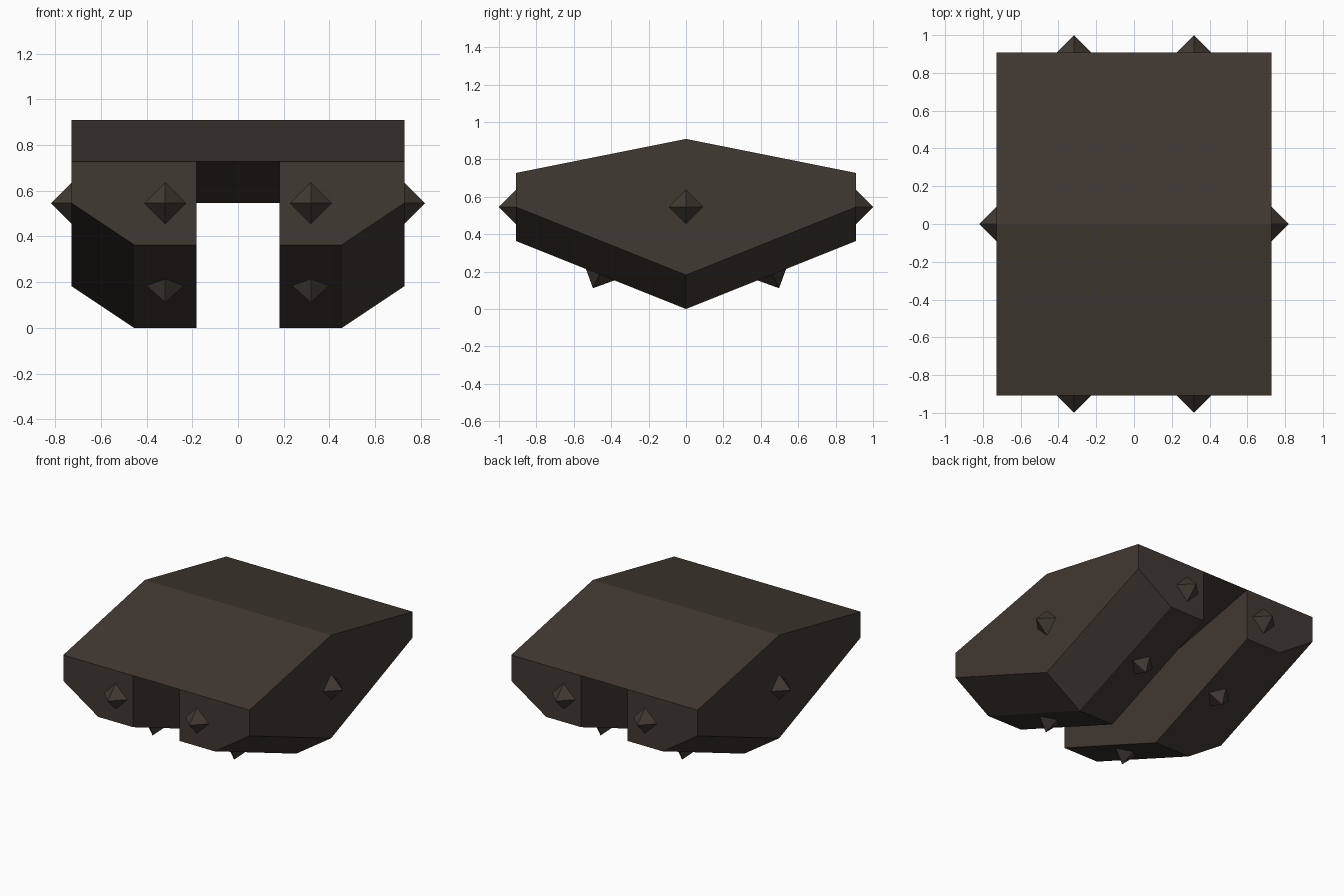
import bpy, bmesh, math
from mathutils import Matrix

if "Cube" in bpy.data.objects:
    bpy.data.objects.remove(bpy.data.objects["Cube"])

U = 1 / 11  # model grid unit

mat = bpy.data.materials.new("dark brown stone")
mat.diffuse_color = (0.053, 0.041, 0.032, 1)
mat.use_nodes = True
mat.node_tree.nodes["Principled BSDF"].inputs["Base Color"].default_value = mat.diffuse_color


def finish(name, bm):
    bmesh.ops.recalc_face_normals(bm, faces=bm.faces)
    me = bpy.data.meshes.new(name)
    bm.to_mesh(me)
    bm.free()
    me.materials.append(mat)
    ob = bpy.data.objects.new(name, me)
    bpy.context.collection.objects.link(ob)
    return ob


def loft(name, rings):
    """Skin matching point rings and cap both ends."""
    bm = bmesh.new()
    rows = [[bm.verts.new([c * U for c in p]) for p in r] for r in rings]
    n = len(rows[0])
    for a, b in zip(rows, rows[1:]):
        for i in range(n):
            j = (i + 1) % n
            bm.faces.new((a[i], a[j], b[j], b[i]))
    bm.faces.new(rows[0])
    bm.faces.new(rows[-1])
    return finish(name, bm)


def spike(name, pos, tilt=0):
    """Octahedron half sunk in the body."""
    bm = bmesh.new()
    r = 1
    bmesh.ops.create_cone(bm, segments=4, radius1=r, radius2=0, depth=r,
                          cap_ends=False,
                          matrix=Matrix.Translation((0, 0, r / 2)))
    bmesh.ops.create_cone(bm, segments=4, radius1=r, radius2=0, depth=r,
                          cap_ends=False,
                          matrix=Matrix.Rotation(math.pi, 4, 'X') @ Matrix.Translation((0, 0, r / 2)))
    bmesh.ops.remove_doubles(bm, verts=bm.verts, dist=0.001)
    # line the corners up with the axes
    v = max(bm.verts, key=lambda v: v.co.x)
    turn = -math.atan2(v.co.y, v.co.x)
    bm.transform(Matrix.Rotation(turn, 4, 'Z'))
    bm.transform(Matrix.Translation([c * U for c in pos])
                 @ Matrix.Rotation(tilt, 4, 'X') @ Matrix.Scale(U, 4))
    return finish(name, bm)


# Two chamfered side blocks, deepest at the middle
end = [(2, 8), (8, 8), (8, 6), (5, 4), (2, 4)]
mid = [(2, 10), (8, 10), (8, 2), (5, 0), (2, 0)]
for s, side in ((-1, "left"), (1, "right")):
    loft(side + "_block", [[(s * x, y, z) for x, z in sec]
                           for y, sec in ((-10, end), (0, mid), (10, end))])
    # Outer side spike
    spike(side + "_side_spike", (s * 8, 0, 6))
    for d, face in ((-1, "front"), (1, "back")):
        # End spikes and tilted underside spikes
        spike(f"{side}_{face}_spike", (s * 3.5, d * 10, 6))
        spike(f"{side}_{face}_bottom_spike", (s * 3.5, d * 5.05, 2.13),
              d * math.radians(25))

# Thin diamond bridge joining the blocks
loft("bridge", [[(x, -10, 8), (x, 0, 10), (x, 10, 8), (x, 0, 6)] for x in (-2, 2)])
